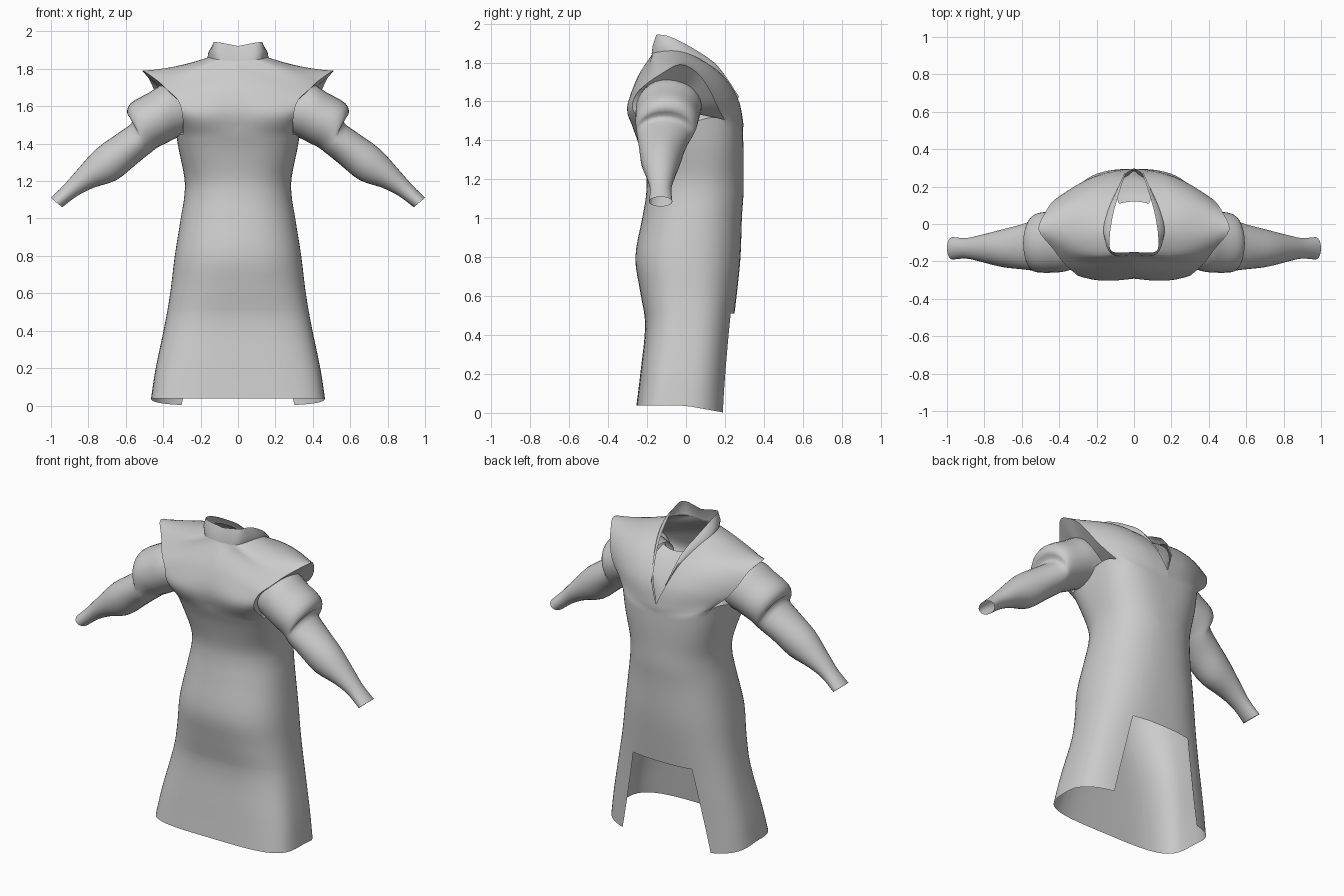
import bpy, bmesh, math
from mathutils import Vector

if "Cube" in bpy.data.objects:
    bpy.data.objects.remove(bpy.data.objects["Cube"])

cloth = bpy.data.materials.new("grey_cloth")
cloth.use_nodes = True
GREY = (0.6, 0.6, 0.6, 1)
cloth.diffuse_color = GREY
cloth.node_tree.nodes["Principled BSDF"].inputs["Base Color"].default_value = GREY


def smooth_rows(rows, steps):
    """Catmull-Rom interpolation through a list of equal-length tuples."""
    pts = [Vector(r) for r in rows]
    ext = [pts[0] * 2 - pts[1]] + pts + [pts[-1] * 2 - pts[-2]]
    out = []
    for i in range(len(pts) - 1):
        a, b, c, d = ext[i:i + 4]
        for k in range(steps):
            t = k / steps
            out.append(0.5 * (2 * b + (c - a) * t + (2 * a - 5 * b + 4 * c - d) * t ** 2
                              + (3 * b - a - 3 * c + d) * t ** 3))
    return out + [pts[-1]]


def sheet(name, grids, core, mirror=True, trim=None):
    """Weld grids of points into one smooth cloth surface facing away from core."""
    bm = bmesh.new()
    for rows in grids:
        grid = [[bm.verts.new(p) for p in row] for row in rows]
        for r0, r1 in zip(grid, grid[1:]):
            for j in range(len(r0) - 1):
                bm.faces.new((r0[j], r0[j + 1], r1[j + 1], r1[j]))
    bmesh.ops.remove_doubles(bm, verts=bm.verts, dist=0.0005)
    if trim:
        trim(bm)
    bmesh.ops.recalc_face_normals(bm, faces=bm.faces)
    if sum((f.calc_center_median() - Vector(core)).dot(f.normal) * f.calc_area()
           for f in bm.faces) < 0:
        bmesh.ops.reverse_faces(bm, faces=bm.faces)
    me = bpy.data.meshes.new(name)
    bm.to_mesh(me)
    bm.free()
    ob = bpy.data.objects.new(name, me)
    bpy.context.collection.objects.link(ob)
    me.materials.append(cloth)
    if mirror:
        ob.modifiers.new("mirror", 'MIRROR').merge_threshold = 0.002
    bpy.ops.object.select_all(action='DESELECT')
    bpy.context.view_layer.objects.active = ob
    ob.select_set(True)
    bpy.ops.object.shade_smooth_by_angle(angle=math.radians(60))


# Robe body: height, half width, y min, y max, squareness of the -y and +y halves
body = [(0.037, 0.465, -0.255, 0.215, 4, 2.9), (0.2, 0.44, -0.235, 0.222, 3.6, 2.8),
        (0.45, 0.388, -0.21, 0.243, 3, 2.6), (0.62, 0.36, -0.235, 0.262, 2.6, 2.5),
        (0.8, 0.338, -0.26, 0.28, 2.4, 2.4), (1.0, 0.306, -0.225, 0.287, 2.3, 2.3),
        (1.12, 0.287, -0.205, 0.295, 2.3, 2.3), (1.22, 0.287, -0.205, 0.295, 2.4, 2.4),
        (1.36, 0.318, -0.237, 0.295, 2.7, 2.7), (1.45, 0.335, -0.268, 0.292, 2.9, 2.9)]
HALF = 32   # segments from the middle of the +y side round to the -y side
COLS = 10   # segments of each yoke panel along that ring


def body_ring(s):
    z, w, y0, y1, e_neg, e_pos = s
    ring = []
    for i in range(HALF + 1):
        a = math.pi * i / HALF
        c = math.cos(a)
        e = e_pos if c > 0 else e_neg
        x = w * abs(math.sin(a)) ** (2 / e) if 0 < i < HALF else 0
        y = (y0 + y1) / 2 + (y1 - y0) / 2 * math.copysign(abs(c) ** (2 / e), c)
        hem_dip = 0.2 * max(0, y) * max(0, 1 - z / 0.4)
        # the cloth climbs behind the arm
        lift = 0.08 * (x / w) ** 3 * min(1, max(0, y + 0.1) / 0.25)
        ring.append(Vector((x, y, z - hem_dip + lift * (max(0, z - 1.2) / 0.25) ** 2)))
    return ring


def cut_skirt(bm):
    """Open the tapered gap in the skirt."""
    for co, no in (((0, 0, 0.51), (0, 0, 1)), ((0.2, 0, 0.51), (1, 0, 0.2))):
        bmesh.ops.bisect_plane(bm, geom=bm.verts[:] + bm.edges[:] + bm.faces[:],
                               plane_co=co, plane_no=no)
    gone = []
    for f in bm.faces:
        c = f.calc_center_median()
        if c.y > 0 and c.z < 0.51 and c.x < 0.2 + 0.2 * (0.51 - c.z):
            gone.append(f)
    bmesh.ops.delete(bm, geom=gone, context='FACES')


body_rows = [body_ring(s) for s in smooth_rows(body, 4)]
chest = body_rows[-1]

# Shoulder yoke: neckline curve, flared outer edge, and bulge in y and z between them
neckline = [(0, -0.268, 1.45), (0, -0.292, 1.58), (0, -0.252, 1.72), (0, -0.175, 1.84),
            (0.11, -0.165, 1.85), (0.163, -0.05, 1.86), (0.14, 0.07, 1.82),
            (0.09, 0.185, 1.735), (0.048, 0.265, 1.62), (0, 0.293, 1.5), (0, 0.292, 1.45)]
edge = [(0.295, -0.18, 1.45), (0.297, -0.272, 1.55), (0.32, -0.26, 1.63),
        (0.375, -0.21, 1.685), (0.435, -0.13, 1.74), (0.51, -0.03, 1.79),
        (0.475, 0.06, 1.745), (0.44, 0.115, 1.67), (0.395, 0.15, 1.6),
        (0.34, 0.175, 1.545), (0.295, 0.2, 1.5)]
bulge = [(0, 0, 0), (0, -0.004, 0), (0, -0.008, 0), (0, -0.01, 0), (0, -0.01, 0),
         (0, 0, -0.012), (0, 0.02, 0.01), (0, 0.03, 0.02), (0, 0.035, 0.01),
         (0, 0.04, 0), (0, 0.045, 0)]
spread = [chest[j].x / chest[COLS].x for j in range(COLS + 1)]
yoke = []
for a, b, h in zip(*(smooth_rows(c, 4) for c in (neckline, edge, bulge))):
    yoke.append([a.lerp(b, v) + h * 4 * v * (1 - v) for v in spread])
# Ease both yoke ends onto the top ring of the body so they weld
for rows, target in ((yoke, chest[::-1]), (yoke[::-1], chest)):
    shift = [target[j] - rows[0][j] for j in range(COLS + 1)]
    for i in range(8):
        fade = (1 - i / 8) ** 2 * (1 + 2 * i / 8)
        for j in range(COLS + 1):
            rows[i][j] += shift[j] * fade
sheet("robe_body", [body_rows, yoke], (0, 0, 1), trim=cut_skirt)

# Lining that closes the armhole from the flared edge in to the sleeve
rim = [row[-1] for row in yoke] + chest[COLS + 1:HALF - COLS + 1]
root = Vector((0.27, -0.05, 1.56))
sheet("armhole_lining", [[[p.lerp(root, t) for t in (0, 0.25, 0.5)] for p in rim]], (0, 0, 1.4))

# Standing collar running down into the lapels
collar_top = [(0, -0.15, 1.922), (0.115, -0.148, 1.943), (0.13, -0.075, 1.93),
              (0.112, 0.05, 1.865), (0.08, 0.165, 1.78), (0.046, 0.268, 1.625)]
collar_rows = []
for a, b in zip(smooth_rows(neckline[3:9], 4), smooth_rows(collar_top, 4)):
    mid = a.lerp(b, 0.45) + Vector((a.x * 0.06, a.y * 0.03, 0))
    collar_rows.append([a, mid, b])
sheet("collar", [collar_rows], (0, 0, 1.8))

# Inner panel behind the V neckline: half width, y, height
panel = [(0.014, 0.285, 1.48), (0.06, 0.25, 1.61), (0.095, 0.176, 1.72), (0.08, 0.12, 1.77)]
panel_rows = [[(w * k / 3, y - 0.012 * (k / 3) ** 2, z + 0.015 * (k / 3) ** 2)
               for k in range(-3, 4)] for w, y, z in smooth_rows(panel, 4)]
sheet("neck_panel", [panel_rows], (0, 0, 1.3), mirror=False)

# Puffed sleeves: top x z, bottom x z, centre y, half depth
sleeve = [(0.22, 1.68, 0.22, 1.47, -0.06, 0.14), (0.38, 1.72, 0.33, 1.43, -0.085, 0.165),
          (0.48, 1.67, 0.38, 1.405, -0.095, 0.165), (0.575, 1.615, 0.43, 1.38, -0.1, 0.16),
          (0.592, 1.56, 0.46, 1.357, -0.105, 0.15), (0.565, 1.515, 0.495, 1.33, -0.113, 0.138),
          (0.65, 1.45, 0.55, 1.285, -0.122, 0.12), (0.76, 1.37, 0.65, 1.205, -0.13, 0.1),
          (0.86, 1.26, 0.77, 1.165, -0.13, 0.072), (0.93, 1.18, 0.86, 1.12, -0.13, 0.055),
          (1.0, 1.11, 0.94, 1.06, -0.13, 0.06)]
rings = []
for x0, z0, x1, z1, y, r in smooth_rows(sleeve, 3):
    top, low = Vector((x0, y, z0)), Vector((x1, y, z1))
    rings.append([(top + low) / 2 + (top - low) / 2 * math.cos(a) + Vector((0, r * math.sin(a), 0))
                  for a in (math.tau * i / 28 for i in range(29))])
sheet("sleeves", [rings], (0.5, -0.1, 1.5))
